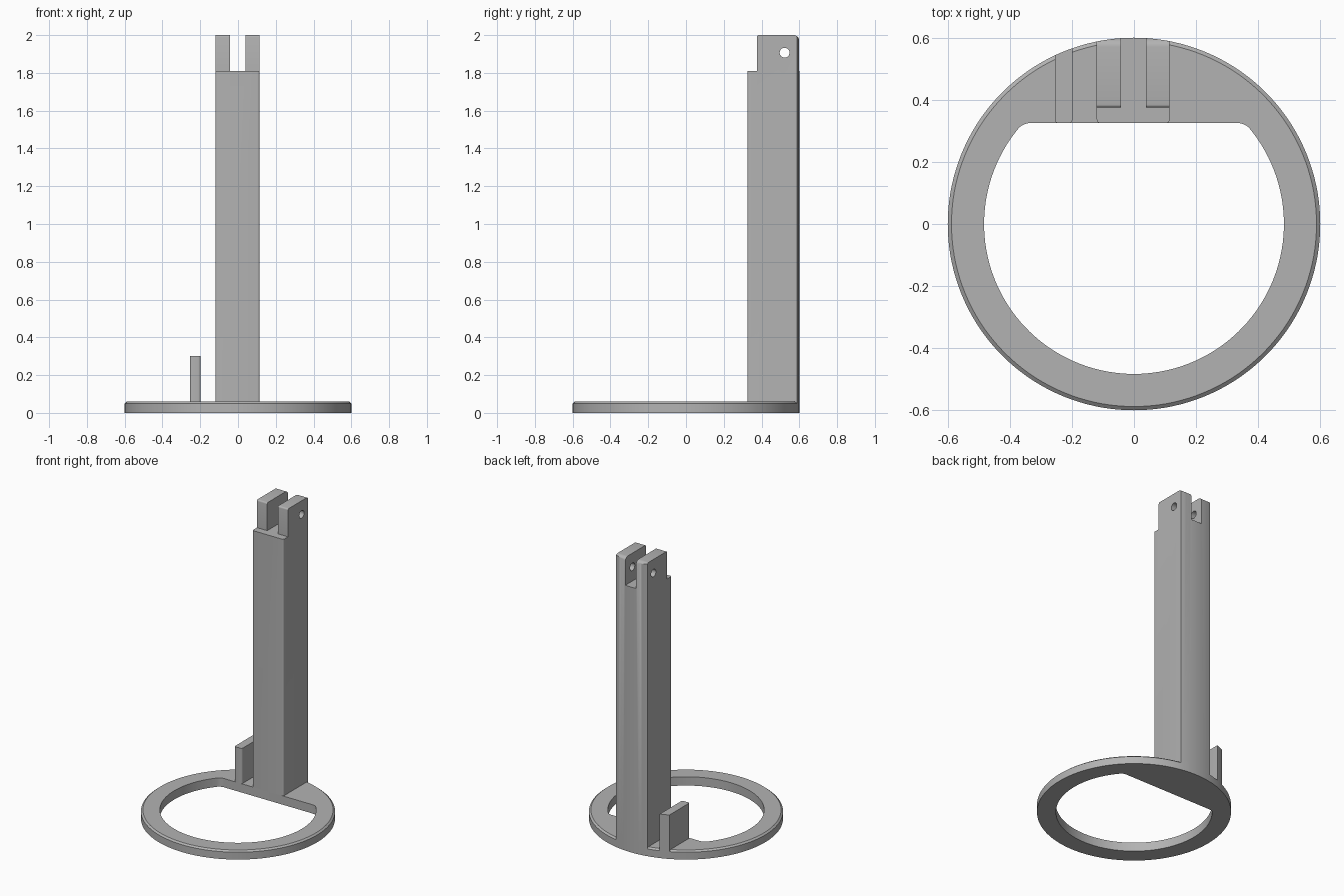
import bpy, bmesh, math
from mathutils import Vector

if "Cube" in bpy.data.objects:
    bpy.data.objects.remove(bpy.data.objects["Cube"], do_unlink=True)

R = 0.6          # outer radius of the base, shared by the column back
FRONT = 0.325    # front plane of the column and the chord of the opening
BASE = 0.06      # base thickness

GREY = (0.45, 0.45, 0.45, 1)
mat = bpy.data.materials.new("plain grey")
mat.use_nodes = True
mat.diffuse_color = GREY
mat.node_tree.nodes["Principled BSDF"].inputs["Base Color"].default_value = GREY


def arc(cx, cy, r, a0, a1, n):
    return [(cx + r * math.cos(math.radians(a0 + (a1 - a0) * i / n)),
             cy + r * math.sin(math.radians(a0 + (a1 - a0) * i / n)))
            for i in range(n + 1)]


def loft(name, rings):
    """Closed solid through a stack of matching point rings."""
    bm = bmesh.new()
    loops = [[bm.verts.new(p) for p in ring] for ring in rings]
    n = len(loops[0])
    for low, high in zip(loops, loops[1:]):
        for i in range(n):
            j = (i + 1) % n
            bm.faces.new((low[i], low[j], high[j], high[i]))
    bm.faces.new(loops[0][::-1])
    bm.faces.new(loops[-1])
    bmesh.ops.recalc_face_normals(bm, faces=bm.faces)
    mesh = bpy.data.meshes.new(name)
    bm.to_mesh(mesh)
    bm.free()
    mesh.materials.append(mat)
    obj = bpy.data.objects.new(name, mesh)
    bpy.context.collection.objects.link(obj)
    return obj


def upright(name, outline, z0, z1):
    return loft(name, [[(x, y, z) for x, y in outline] for z in (z0, z1)])


def sideways(name, profile, x0, x1):
    return loft(name, [[(x, y, z) for y, z in profile] for x in (x0, x1)])


def combine(obj, tool, operation):
    mod = obj.modifiers.new("cut", 'BOOLEAN')
    mod.object, mod.operation, mod.solver = tool, operation, 'EXACT'
    bpy.context.view_layer.objects.active = obj
    bpy.ops.object.modifier_apply(modifier=mod.name)
    bpy.data.objects.remove(tool, do_unlink=True)


def arc_backed(x0, x1, r=0.012):
    """Plan with rounded front corners and a back that follows the base rim."""
    a0, a1 = (math.degrees(math.acos(x / R)) for x in (x1, x0))
    return (arc(x0 + r, FRONT + r, r, 180, 270, 5)
            + arc(x1 - r, FRONT + r, r, 270, 360, 5)
            + arc(0, 0, R, a0, a1, 12))


# Base ring with a chamfered top rim
base = loft("base_ring", [[(x, y, z) for x, y in arc(0, 0, r, 0, 357.5, 143)]
                          for r, z in ((R, 0), (R, 0.05), (R - 0.012, BASE))])

# Opening: a circle closed by a straight chord with filleted corners
inner, fillet = 0.483, 0.05
cy = FRONT - fillet
cx = math.sqrt((inner - fillet) ** 2 - cy ** 2)
a = math.degrees(math.atan2(cy, cx))
opening = (arc(0, 0, inner, 180 - a, 360 + a, 100)
           + arc(cx, cy, fillet, a, 90, 8)[1:]
           + arc(-cx, cy, fillet, 90, 180 - a, 8)[:-1])
combine(base, upright("opening_cutter", opening, -0.1, 0.2), 'DIFFERENCE')

# Column trimmed to its side profile: front step and rounded top
column = upright("column", arc_backed(-0.12, 0.115), 0.05, 2.1)
side = ([(0.2, 0), (0.7, 0), (0.7, 1.8), (R, 1.81)]
        + arc(R - 0.03, 1.97, 0.03, 0, 90, 8)
        + arc(0.385, 1.99, 0.01, 90, 180, 4)
        + [(0.375, 1.81), (0.2, 1.81)])
combine(column, sideways("side_trim", side, -0.3, 0.3), 'INTERSECT')

# Fork slot and pin hole
slot = [(0.2, 1.81), (0.8, 1.81), (0.8, 2.2), (0.2, 2.2)]
combine(column, sideways("slot_cutter", slot, -0.042, 0.039), 'DIFFERENCE')
hole = arc(0.522, 1.907, 0.026, 0, 348.75, 31)
combine(column, sideways("pin_hole_cutter", hole, -0.3, 0.3), 'DIFFERENCE')

# Short post beside the column
post = upright("short_post", arc_backed(-0.255, -0.198), 0.05, 0.3)

# Smooth shading with crisp edges
bpy.ops.object.select_all(action='DESELECT')
for obj in (base, column, post):
    obj.select_set(True)
bpy.context.view_layer.objects.active = column
bpy.ops.object.shade_smooth_by_angle(angle=math.radians(30))
